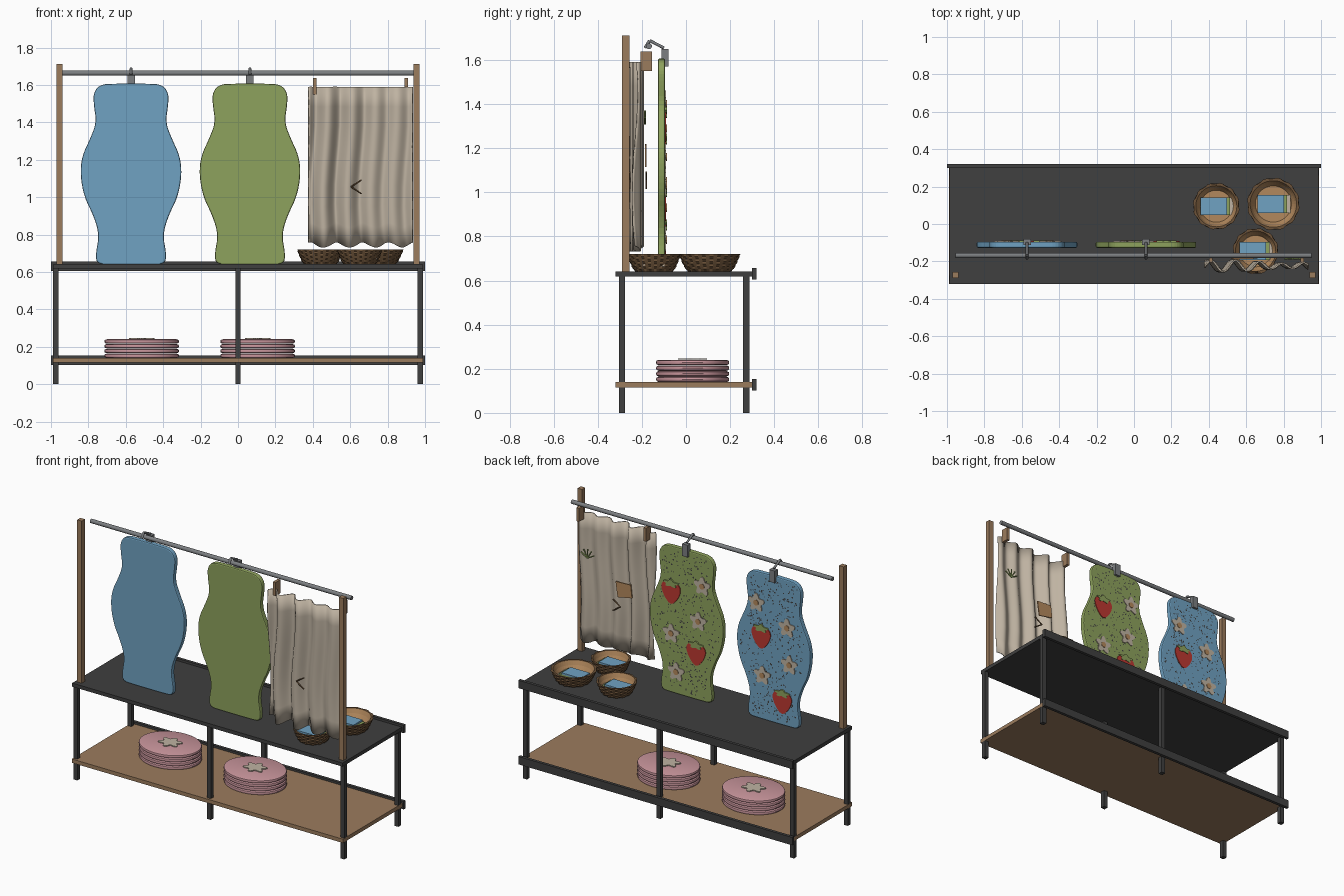
import bpy, bmesh, math, random
from mathutils import Vector, Matrix

random.seed(4)
if "Cube" in bpy.data.objects:
    bpy.data.objects.remove(bpy.data.objects["Cube"])


def material(name, r, g, b):
    m = bpy.data.materials.new(name)
    m.use_nodes = True
    m.diffuse_color = (r, g, b, 1)
    m.node_tree.nodes["Principled BSDF"].inputs["Base Color"].default_value = (r, g, b, 1)
    return m


CHARCOAL = material("charcoal metal", .05, .05, .05)
STEEL = material("grey steel", .2, .21, .22)
WOOD = material("wood", .33, .2, .11)
BLUE = material("blue cloth", .16, .36, .54)
GREEN = material("green cloth", .27, .36, .11)
PINK = material("pink ceramic", .58, .3, .33)
LINEN = material("linen", .52, .45, .36)
BROWN = material("woven brown", .15, .085, .04)
RED = material("berry red", .5, .04, .03)
TAN = material("tan", .45, .25, .11)


def finish(bm, name, mats, smooth=False):
    bmesh.ops.recalc_face_normals(bm, faces=bm.faces)
    me = bpy.data.meshes.new(name)
    bm.to_mesh(me)
    bm.free()
    ob = bpy.data.objects.new(name, me)
    bpy.context.collection.objects.link(ob)
    for m in mats:
        me.materials.append(m)
    if smooth:
        bpy.ops.object.select_all(action='DESELECT')
        ob.select_set(True)
        bpy.context.view_layer.objects.active = ob
        bpy.ops.object.shade_smooth_by_angle(angle=math.radians(40))
    return ob


def box(name, x, y, z, mat):
    """Box from (low, high) ranges."""
    bm = bmesh.new()
    size = [r[1] - r[0] for r in (x, y, z)]
    mid = [(r[1] + r[0]) / 2 for r in (x, y, z)]
    bmesh.ops.create_cube(bm, size=1, matrix=Matrix.Translation(mid) @ Matrix.Diagonal((*size, 1)))
    return finish(bm, name, [mat])


def post(name, x, y, z, half, mat):
    return box(name, (x - half, x + half), (y - half, y + half), z, mat)


def rod(name, a, b, radius, mat):
    a, b = Vector(a), Vector(b)
    bm = bmesh.new()
    spin = (b - a).to_track_quat('Z', 'Y').to_matrix().to_4x4()
    bmesh.ops.create_cone(bm, cap_ends=True, segments=16, radius1=radius, radius2=radius,
                          depth=(b - a).length, matrix=Matrix.Translation((a + b) / 2) @ spin)
    return finish(bm, name, [mat], True)


def rounded(pts, steps=3):
    """Corner-cutting on a closed outline."""
    for _ in range(steps):
        out = []
        for p, q in zip(pts, pts[1:] + pts[:1]):
            out += [(p[0] * .75 + q[0] * .25, p[1] * .75 + q[1] * .25),
                    (p[0] * .25 + q[0] * .75, p[1] * .25 + q[1] * .75)]
        pts = out
    return pts


def prism(name, pts, y0, y1, mat, at=(0, 0), bevel=0, flat=False):
    """Outline in the xz plane, thick in y; flat=True lays it down as xy, thick in z."""
    bm = bmesh.new()
    def put(p, d):
        u, v = p[0] + at[0], p[1] + at[1]
        return (u, v, d) if flat else (u, d, v)
    face = bm.faces.new([bm.verts.new(put(p, y0)) for p in pts])
    ext = bmesh.ops.extrude_face_region(bm, geom=[face])
    verts = [v for v in ext["geom"] if isinstance(v, bmesh.types.BMVert)]
    bmesh.ops.translate(bm, verts=verts, vec=(0, 0, y1 - y0) if flat else (0, y1 - y0, 0))
    if bevel:
        rim = [e for e in bm.edges if abs(e.verts[0].co.y - e.verts[1].co.y) < 1e-6]
        bmesh.ops.bevel(bm, geom=rim, offset=bevel, segments=2, affect='EDGES', profile=.5)
    return finish(bm, name, [mat])


def flower(radius, lobes=5, n=40):
    return [((1 + .25 * math.cos(lobes * a)) * radius * math.sin(a),
             (1 + .25 * math.cos(lobes * a)) * radius * math.cos(a))
            for a in (2 * math.pi * i / n for i in range(n))]


def lathe(name, profile, at, mats, n=40, scale=(1, 1), weave=0, rule=None):
    bm = bmesh.new()
    rings = []
    for j, (r, z) in enumerate(profile):
        ring = []
        for i in range(n):
            a = 2 * math.pi * i / n
            bump = weave * (-1) ** (i // 2 + j) if rule and rule(j) else 0
            ring.append(bm.verts.new((at[0] + (r + bump) * scale[0] * math.cos(a),
                                      at[1] + (r + bump) * scale[1] * math.sin(a), at[2] + z)))
        rings.append(ring)
    for j, (lo, hi) in enumerate(zip(rings, rings[1:])):
        for i in range(n):
            f = bm.faces.new((lo[i], lo[(i + 1) % n], hi[(i + 1) % n], hi[i]))
            f.material_index = 0 if rule is None or rule(j) else 1
    bm.faces.new(rings[0])
    bm.faces.new(rings[-1]).material_index = len(mats) - 1
    return finish(bm, name, mats, not weave)


# Table frame and shelves
box("table_top", (-.987, .987), (-.32, .3), (.618, .642), CHARCOAL)
box("lower_shelf", (-.99, .99), (-.32, .3), (.115, .14), WOOD)
for name, z in (("upper_back_rail", .605), ("lower_back_rail", .102)):
    box(name, (-1, 1), (.3, .32), (z, z + .052), CHARCOAL)
for x in (-.975, 0, .975):
    for y in (-.29, .273):
        post("table_leg", x, y, (0, .62), .0145, CHARCOAL)

# Uprights and hanging rail
for x in (-.955, .955):
    post("upright", x, -.273, (.64, 1.712), .0165, WOOD)
rod("hanging_rail", (-.955, -.168, 1.663), (.95, -.168, 1.663), .0135, STEEL)

# Hanging cloth panels: half widths by height, mirrored
HALF = [(.11, .64), (.18, .643), (.19, .69), (.17, .8), (.2, .9), (.25, 1.0), (.272, 1.12),
        (.262, 1.22), (.215, 1.32), (.185, 1.4), (.2, 1.5), (.2, 1.56), (.165, 1.602), (.09, 1.607)]
OUTLINE = rounded(HALF + [(-w, z) for w, z in reversed(HALF)], 2)
BERRY = rounded([(0, -.085), (.05, -.035), (.075, .03), (.05, .07), (0, .06),
                 (-.05, .07), (-.075, .03), (-.05, -.035)], 2)
BACK = -.095


def half_width(z):
    for (w0, z0), (w1, z1) in zip(HALF, HALF[1:]):
        if z0 <= z <= z1:
            return w0 + (w1 - w0) * (z - z0) / (z1 - z0)
    return 0


def speckles(name, cx):
    bm = bmesh.new()
    for _ in range(420):
        z = random.uniform(.665, 1.58)
        w = half_width(z) - .025
        m = Matrix.Translation((cx + random.uniform(-w, w), BACK + .001, z)) @ Matrix.Rotation(-math.pi / 2, 4, 'X')
        bmesh.ops.create_circle(bm, cap_ends=True, segments=6, radius=random.uniform(.003, .006), matrix=m)
    me = finish(bm, name, [CHARCOAL])
    return me


def panel(label, cx, mat, flowers, berries):
    prism(label + "_panel", OUTLINE, -.127, BACK, mat, (cx, 0), bevel=.007)
    speckles(label + "_speckles", cx)
    for x, z in flowers:
        prism(label + "_flower", flower(.05), BACK, BACK + .005, LINEN, (cx + x, z))
        prism(label + "_flower_centre", flower(.015, 0, 12), BACK, BACK + .008, TAN, (cx + x, z))
    for x, z in berries:
        prism(label + "_berry", BERRY, BACK, BACK + .005, RED, (cx + x, z))
        prism(label + "_berry_leaf", [(u * 1.3, v * .6) for u, v in flower(.035)],
              BACK, BACK + .008, GREEN, (cx + x, z + .06))
    # Clip and hook
    box(label + "_clip", (cx - .02, cx + .02), (-.112, -.08), (1.57, 1.65), STEEL)
    path = [(cx, -.186, 1.655), (cx, -.165, 1.688), (cx, -.1, 1.655)]
    for a, b in zip(path, path[1:]):
        rod(label + "_hook", a, b, .007, STEEL)


panel("blue", -.572, BLUE, [(.124, 1.4), (-.1, 1.29), (-.117, 1.05), (.08, .93)],
      [(.088, 1.18), (-.066, .79)])
panel("green", .064, GREEN, [(-.117, 1.4), (.11, 1.03), (-.088, 1.16), (.073, .785)],
      [(.11, 1.3), (-.073, .94)])


# Pleated curtain
def fold(x):
    t = (x - .375) / .56
    return -.22 + .022 * math.sin(t * 9 * math.pi) + .009 * math.sin(t * 23 + 1)


bm = bmesh.new()
COLS, ROWS = 72, 8
grid = []
for i in range(COLS + 1):
    x = .375 + .56 * i / COLS
    hem = .745 + .014 * math.sin(i * .35 + 1)
    grid.append([bm.verts.new((x, fold(x + .015 * math.sin(j * .7)), hem + (1.59 - hem) * j / ROWS))
                 for j in range(ROWS + 1)])
for a, b in zip(grid, grid[1:]):
    for j in range(ROWS):
        bm.faces.new((a[j], b[j], b[j + 1], a[j + 1]))
curtain = finish(bm, "curtain", [LINEN], True)
curtain.modifiers.new("thickness", 'SOLIDIFY').thickness = .008
for x in (.41, .9):
    box("curtain_peg", (x - .01, x + .01), (-.207, -.155), (1.55, 1.638), WOOD)

# Curtain patch, stitches and sprig
prism("curtain_patch", [(-.06, -.035), (.045, -.055), (.06, .045), (-.05, .05)], -.186, -.179, TAN, (.58, 1.17))
for y in (-.256, -.18):
    for dz in (-.037, .037):
        rod("stitch", (.605, y, 1.055), (.66, y, 1.055 + dz), .004, BROWN)
for k in range(5):
    a = .4 + k * .6
    rod("sprig", (.85, -.186, 1.31), (.85 + .05 * math.cos(a), -.186, 1.32 + .05 * math.sin(a)), .004, GREEN)

# Woven baskets with folded napkins
for x, y, r in ((.44, .095, .122), (.745, .107, .138), (.65, -.145, .12)):
    rows = 7
    outer = [(r * (.7 + .3 * (j / rows) ** .7), .078 * j / rows) for j in range(rows + 1)]
    inner = [(r * .9, .078), (r * .82, .05), (r * .7, .022)]
    lathe("basket", outer + inner, (x, y, .642), [BROWN, TAN], 48, weave=.003, rule=lambda j: j < 8)
    for k, (mat, name) in enumerate(((LINEN, "linen"), (GREEN, "green"), (BLUE, "blue"))):
        end = x + .092 - .018 * k
        z = .664 + .011 * k
        box(name + "_napkin", (x - .085, end), (y - .048, y + .048), (z, z + .011), mat)

# Stacked plates
DISC = [(.93, 0), (.985, .004), (1, .012), (.985, .02), (.93, .024)]
for x in (-.515, .105):
    for k in range(4):
        lathe("plate", DISC, (x, .03, .14 + .0255 * k), [PINK], 48, (.2, .166))
    prism("plate_flower", [(u, v * .85) for u, v in flower(.062, 6)], .241, .247, LINEN, (x, .03), flat=True)
